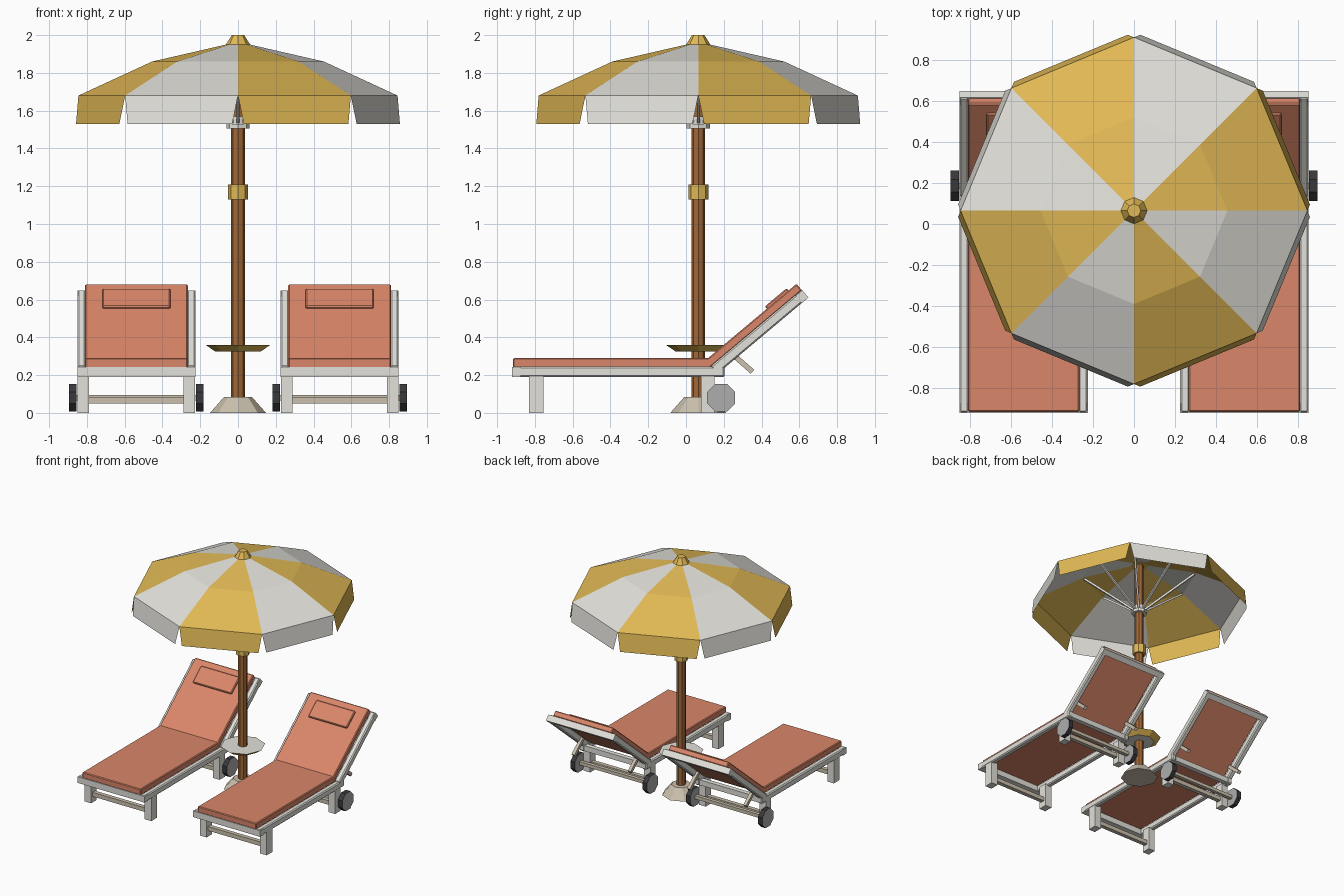
import bpy, bmesh
from math import sin, cos, pi, radians
from mathutils import Matrix, Vector

if "Cube" in bpy.data.objects:
    bpy.data.objects.remove(bpy.data.objects["Cube"])

def mat(name, r, g, b):
    m = bpy.data.materials.new(name)
    m.diffuse_color = (r, g, b, 1)
    m.use_nodes = True
    m.node_tree.nodes["Principled BSDF"].inputs["Base Color"].default_value = m.diffuse_color
    return m

GOLD = mat("gold", 0.75, 0.48, 0.09)
CREAM = mat("cream", 0.76, 0.75, 0.70)
ORANGE = mat("terracotta", 0.70, 0.24, 0.14)
WOOD = mat("wood", 0.36, 0.14, 0.04)
BEIGE = mat("beige", 0.60, 0.53, 0.42)
RUBBER = mat("rubber", 0.04, 0.04, 0.045)
HUB = mat("hub", 0.42, 0.42, 0.42)
UY = 0.065  # umbrella axis position in y

def finish(bm, name, mats, matrix=None):
    me = bpy.data.meshes.new(name)
    bm.to_mesh(me)
    bm.free()
    for m in mats:
        me.materials.append(m)
    ob = bpy.data.objects.new(name, me)
    bpy.context.collection.objects.link(ob)
    if matrix is not None:
        ob.matrix_world = matrix
    return ob

def box(name, lo, hi, m, matrix=None, bevel=0.0):
    lo, hi = Vector(lo), Vector(hi)
    bm = bmesh.new()
    bmesh.ops.create_cube(bm, size=1, matrix=Matrix.Translation((lo + hi) / 2)
                          @ Matrix.Diagonal((*(hi - lo), 1)))
    if bevel:
        bmesh.ops.bevel(bm, geom=bm.edges[:], offset=bevel, segments=1, affect='EDGES')
    return finish(bm, name, [m], matrix)

def frustum(name, r0, r1, z0, z1, m, sides=8, cap=None, matrix=None, turn=0.0):
    # tapered prism about z; cap = separate material for the end faces
    if matrix is None:
        matrix = Matrix.Translation((0, UY, 0))
    bm = bmesh.new()
    bmesh.ops.create_cone(bm, cap_ends=True, segments=sides, radius1=r0, radius2=r1,
                          depth=z1 - z0, matrix=Matrix.Translation((0, 0, (z0 + z1) / 2))
                          @ Matrix.Rotation(turn, 4, 'Z'))
    bm.normal_update()
    if cap:
        for f in bm.faces:
            if abs(f.normal.z) > 0.99:
                f.material_index = 1
    return finish(bm, name, [m] + ([cap] if cap else []), matrix)

def strut(name, a, b, w, m):
    a, b = Vector(a), Vector(b)
    rot = (b - a).to_track_quat('Z', 'Y').to_matrix().to_4x4()
    return box(name, (-w / 2, -w / 2, 0), (w / 2, w / 2, (b - a).length), m,
               Matrix.Translation(a) @ rot)

# Umbrella canopy: eight alternating panels with separate hanging flaps
bm = bmesh.new()
def ring(r, z, k):
    return Vector((r * cos(k * pi / 4), r * sin(k * pi / 4), z))
for k in range(8):
    rows = [[ring(r, z, k), ring(r, z, k + 1)]
            for r, z in ((0.05, 1.953), (0.455, 1.86), (0.845, 1.68))]
    p, q = ring(0.87, 1.53, k), ring(0.87, 1.53, k + 1)
    rows.append([p.lerp(q, 0.05), q.lerp(p, 0.05)])
    vs = [[bm.verts.new(v) for v in row] for row in rows]
    for (a, b), (c, d) in zip(vs, vs[1:]):
        bm.faces.new((a, c, d, b)).material_index = k % 2
finish(bm, "canopy", [GOLD, CREAM], Matrix.Translation((0, UY, 0)))

# Pole, fittings, table and base
frustum("finial", 0.067, 0.033, 1.945, 2.0, GOLD)
frustum("pole", 0.036, 0.036, 0.02, 1.95, WOOD)
frustum("pole_collar", 0.053, 0.053, 1.13, 1.21, GOLD)
frustum("rib_runner", 0.062, 0.062, 1.505, 1.53, CREAM)
frustum("rib_hub", 0.045, 0.045, 1.53, 1.57, CREAM)
frustum("side_table", 0.12, 0.172, 0.325, 0.36, GOLD, cap=CREAM)
frustum("umbrella_base", 0.148, 0.075, 0.0, 0.083, BEIGE)
for k in range(8):
    c, s = cos(k * pi / 4), sin(k * pi / 4)
    strut("canopy_rib", (0.04 * c, UY + 0.04 * s, 1.54),
          (0.44 * c, UY + 0.44 * s, 1.85), 0.016, CREAM)

# Sun loungers, built around their own centre line
def lounger(cx):
    base = Matrix.Translation((cx, 0, 0))
    back = base @ Matrix.Translation((0, 0.132, 0.243)) @ Matrix.Rotation(radians(40), 4, 'X')
    W, I = 0.313, 0.272  # outer and inner half widths
    # seat and back cushions
    box("seat_cushion", (-I, -0.916, 0.238), (I, 0.125, 0.29), ORANGE, base, 0.006)
    box("back_cushion", (-I, -0.015, 0.0), (I, 0.63, 0.046), ORANGE, back, 0.006)
    box("head_pillow", (-0.18, 0.425, 0.04), (0.18, 0.575, 0.062), ORANGE, back, 0.006)
    # cross rails
    box("front_rail", (-W, -0.92, 0.19), (W, -0.875, 0.242), CREAM, base)
    box("rear_rail", (-I, 0.16, 0.195), (I, 0.20, 0.24), CREAM, base)
    box("back_top_rail", (-W, 0.585, -0.05), (W, 0.632, 0.0), CREAM, back)
    box("front_stretcher", (-0.26, -0.81, 0.05), (0.26, -0.775, 0.085), BEIGE, base)
    box("rear_stretcher", (-0.26, 0.10, 0.05), (0.26, 0.135, 0.085), BEIGE, base)
    box("wheel_axle", (-0.33, 0.17, 0.066), (0.33, 0.2, 0.094), BEIGE, base)
    for s in (-1, 1):
        def sided(name, x0, x1, y0, y1, z0, z1, m, mx, bevel=0.0):
            xa, xb = sorted((s * x0, s * x1))
            box(name, (xa, y0, z0), (xb, y1, z1), m, mx, bevel)
        # side rails, legs and back support
        sided("side_rail", I - 0.004, W, -0.92, 0.205, 0.19, 0.245, CREAM, base, 0.008)
        sided("back_side_rail", I - 0.004, W, 0.0, 0.632, -0.05, 0.004, CREAM, back, 0.008)
        sided("front_leg", 0.25, W - 0.002, -0.83, -0.755, 0, 0.2, CREAM, base)
        sided("rear_leg", 0.25, W - 0.002, 0.08, 0.15, 0, 0.2, CREAM, base)
        strut("back_prop", (cx + s * 0.262, 0.235, 0.32), (cx + s * 0.262, 0.352, 0.218),
              0.028, BEIGE)
        # wheels
        frustum("wheel", 0.08, 0.08, -0.02, 0.02, RUBBER, cap=HUB, turn=pi / 8,
                matrix=Matrix.Translation((cx + s * 0.336, 0.186, 0.08))
                @ Matrix.Rotation(pi / 2, 4, 'Y'))

for cx in (-0.538, 0.538):
    lounger(cx)
